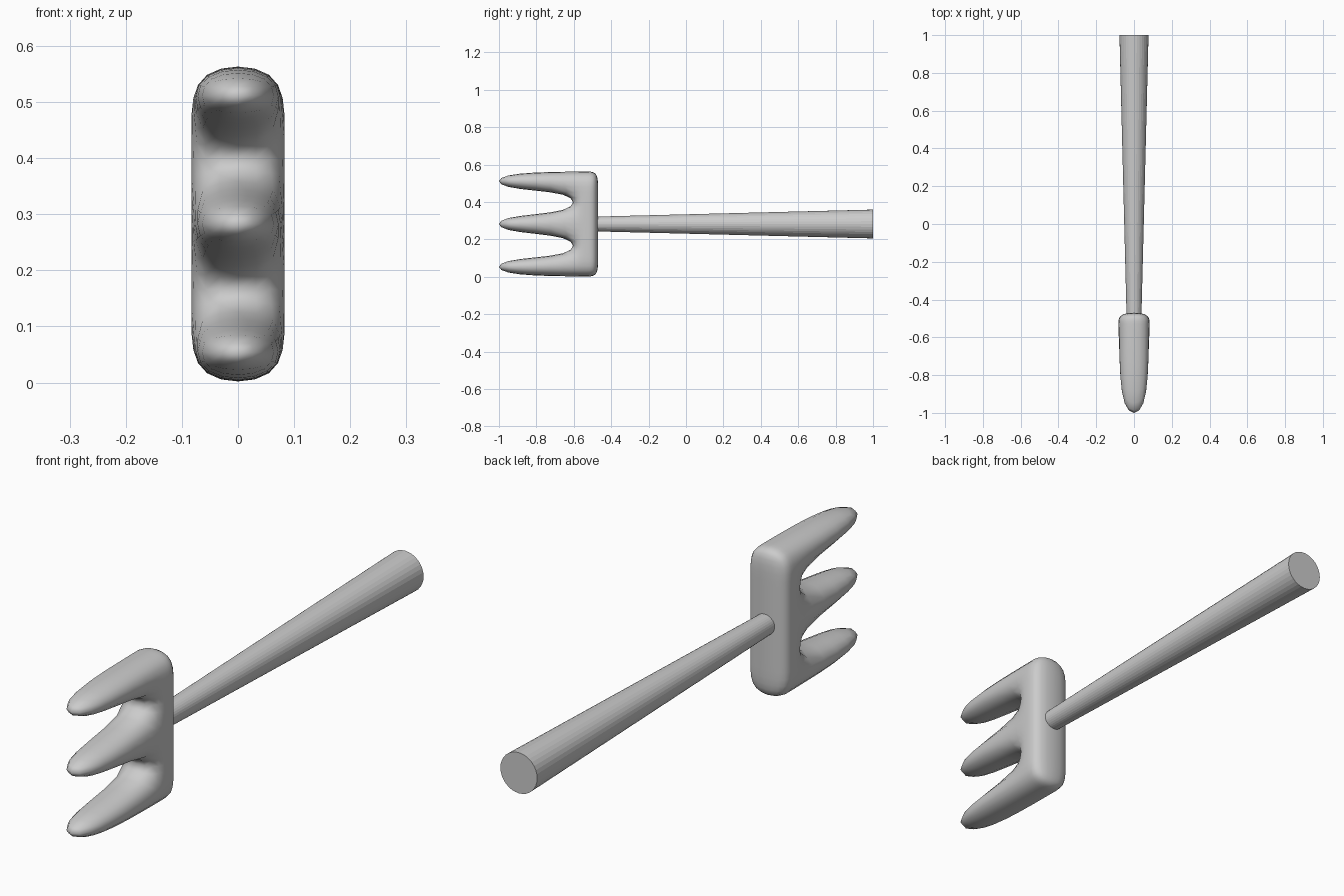
import bpy, bmesh, math
from collections import Counter

if "Cube" in bpy.data.objects:
    bpy.data.objects.remove(bpy.data.objects["Cube"])

MID_Z = 0.2825

# Fork head: side-view cage of quads, given thickness in x, then subdivided
z_rows = [-0.003, 0.115, 0.217, 2 * MID_Z - 0.217, 2 * MID_Z - 0.115, 2 * MID_Z + 0.003]
y_cols = [-0.467, -0.53, -0.59]
TIP_Y, TIP_HALF_Z = -1.036, 0.047
HALF_X, TIP_HALF_X = 0.083, 0.08

quads = []
# Crossbar
for j in range(5):
    for i in range(2):
        quads.append([(y_cols[i], z_rows[j]), (y_cols[i + 1], z_rows[j]),
                      (y_cols[i + 1], z_rows[j + 1]), (y_cols[i], z_rows[j + 1])])
# Three prongs
for j, tip_z in ((0, 0.053), (2, MID_Z), (4, 2 * MID_Z - 0.053)):
    quads.append([(y_cols[2], z_rows[j]), (TIP_Y, tip_z - TIP_HALF_Z),
                  (TIP_Y, tip_z + TIP_HALF_Z), (y_cols[2], z_rows[j + 1])])

bm = bmesh.new()
verts = {}


def vert(p, side):
    if (p, side) not in verts:
        half = TIP_HALF_X if p[0] == TIP_Y else HALF_X
        verts[(p, side)] = bm.verts.new((side * half, p[0], p[1]))
    return verts[(p, side)]


edges = [(q[k], q[(k + 1) % 4]) for q in quads for k in range(4)]
uses = Counter(frozenset(e) for e in edges)
for q in quads:
    bm.faces.new([vert(p, 1) for p in q])
    bm.faces.new([vert(p, -1) for p in reversed(q)])
# Rim joining the two sides
for a, b in edges:
    if uses[frozenset((a, b))] == 1:
        bm.faces.new([vert(b, 1), vert(a, 1), vert(a, -1), vert(b, -1)])
bmesh.ops.recalc_face_normals(bm, faces=bm.faces)
for f in bm.faces:
    f.smooth = True
mesh = bpy.data.meshes.new("fork_head")
bm.to_mesh(mesh)
bm.free()
head = bpy.data.objects.new("fork_head", mesh)
bpy.context.collection.objects.link(head)
sub = head.modifiers.new("Subdivision", 'SUBSURF')
sub.levels = sub.render_levels = 2

# Tapered handle, wider toward the back
y0, y1 = -0.54, 1.0
bpy.ops.mesh.primitive_cone_add(vertices=32, radius1=0.038, radius2=0.077, depth=y1 - y0,
                                location=(0, (y0 + y1) / 2, MID_Z),
                                rotation=(-math.pi / 2, 0, 0))
bpy.context.object.name = "handle"
